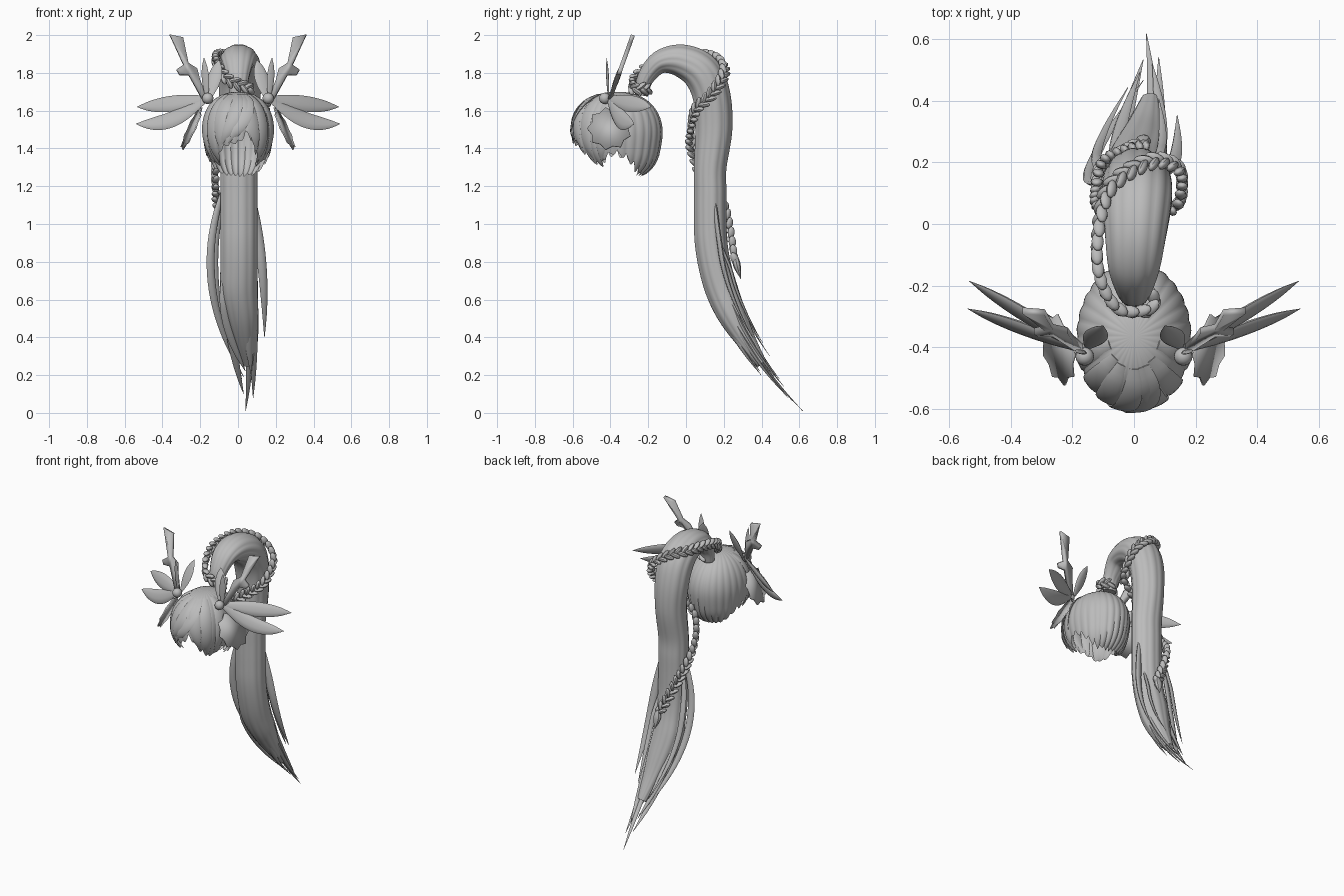
import bpy, bmesh, math, random
from mathutils import Vector

if "Cube" in bpy.data.objects:
    bpy.data.objects.remove(bpy.data.objects["Cube"])

random.seed(4)
grey = bpy.data.materials.new("hair_grey")
grey.diffuse_color = (0.5, 0.5, 0.5, 1)
grey.use_nodes = True
grey.node_tree.nodes["Principled BSDF"].inputs["Base Color"].default_value = grey.diffuse_color


def finish(name, bm, angle=40):
    """Turn a bmesh into a smooth shaded object."""
    bmesh.ops.recalc_face_normals(bm, faces=bm.faces)
    me = bpy.data.meshes.new(name)
    bm.to_mesh(me)
    bm.free()
    ob = bpy.data.objects.new(name, me)
    bpy.context.collection.objects.link(ob)
    me.materials.append(grey)
    bpy.ops.object.select_all(action='DESELECT')
    ob.select_set(True)
    bpy.context.view_layer.objects.active = ob
    bpy.ops.object.shade_smooth_by_angle(angle=math.radians(angle))
    return ob


def spline(pts, steps):
    """Catmull-Rom through points of any dimension."""
    out, n = [], len(pts)
    for i in range(n - 1):
        a, b, c, d = (pts[max(0, min(n - 1, i + k))] for k in (-1, 0, 1, 2))
        for s in range(steps):
            t = s / steps
            out.append([0.5 * (2 * q + (r - p) * t + (2 * p - 5 * q + 4 * r - w) * t * t
                               + (3 * q - p - 3 * r + w) * t ** 3)
                        for p, q, r, w in zip(a, b, c, d)])
    out.append(list(pts[-1]))
    return out


def loft(name, pts, side, steps=6, sides=8, lobes=0, depth=0.0):
    """Sweep an elliptical section; each point is x, y, z, half width, half thickness."""
    rows = spline(pts, steps)
    bm = bmesh.new()
    rings = []
    for i, r in enumerate(rows):
        t = (Vector(rows[min(i + 1, len(rows) - 1)][:3]) - Vector(rows[max(i - 1, 0)][:3])).normalized()
        u = Vector(side)
        u = (u - t * u.dot(t)).normalized()
        v = t.cross(u)
        ring = []
        for k in range(sides):
            a = 2 * math.pi * k / sides
            f = 1 - depth * (1 - abs(math.sin(a * lobes / 2))) if lobes else 1
            ring.append(bm.verts.new(Vector(r[:3]) + (u * math.cos(a) * max(r[3], .001)
                                                      + v * math.sin(a) * max(r[4], .001)) * f))
        rings.append(ring)
    for p, q in zip(rings, rings[1:]):
        for k in range(sides):
            bm.faces.new((p[k], p[(k + 1) % sides], q[(k + 1) % sides], q[k]))
    bm.faces.new(rings[0])
    bm.faces.new(rings[-1])
    return finish(name, bm)


# Head hair: scalloped shell, full and rounded behind, with a jagged hem and an open face
def shell_point(phi, th, f=1.0):
    low = max(0, -math.cos(th))
    rear = max(0, min(1, .5 - math.cos(phi))) * min(1, low * 2)
    r = max(math.sin(th), 0) ** (0.85 - .3 * rear) * f
    h = math.cos(th) * (.215 + .03 * rear) * f
    return Vector((math.sin(phi) * r * .187, -.365 - math.cos(phi) * r * .243, 1.485 + h))


def hem(deg):
    """Polar angle of the hem: high over the face, long cheek locks, deep at the back."""
    a = abs(deg)
    cheek = 30 * math.exp(-((a - 55) / 18) ** 2)
    back = 43 / (1 + math.exp((118 - a) / 10))
    part = 18 * math.exp(-((deg - 17) / 10) ** 2)
    return 103 + cheek + back + 10 * min(1, a / 70) - part


LOCKS, SUB, ROWS = 28, 6, 24
jag = [random.uniform(3, 11) for _ in range(LOCKS)]
bm = bmesh.new()
grid = []
for j in range(LOCKS * SUB):
    w = (j % SUB) / SUB
    deg = -180 + 360 * j / (LOCKS * SUB)
    end = min(165, hem(deg) + jag[j // SUB] * (1 - 2 * abs(w - 0.6)))
    col = []
    for i in range(ROWS + 1):
        t = i / ROWS
        f = 1 - 0.022 * (1 - math.sin(math.pi * w)) * min(1, t * 1.6)
        col.append(bm.verts.new(shell_point(math.radians(deg), math.radians(2 + (end - 2) * t), f)))
    grid.append(col)
for j, col in enumerate(grid):
    nxt = grid[(j + 1) % len(grid)]
    for i in range(ROWS):
        bm.faces.new((col[i], col[i + 1], nxt[i + 1], nxt[i]))
bm.faces.new([c[0] for c in grid])
finish("head_hair", bm)

# Fringe locks swept over the shell: start angle, end angle
for k, (p0, p1) in enumerate([(-75, -62), (-50, -48), (-30, -34), (0, -30), (25, -18), (20, 36), (45, 50), (75, 64)]):
    pts, te = [], 106 + 30 * min(1, max(0, abs(p1) - 28) / 20)
    for i in range(7):
        t = i / 6
        w = .036 * math.sin(math.pi * min(1, .1 + .9 * t)) ** 0.7 if i < 6 else .001
        c = shell_point(math.radians(p0 + (p1 - p0) * t * t), math.radians(22 + (te - 22) * t))
        pts.append((*c, w, w * 0.22))
    m = math.radians((p0 + p1) / 2)
    loft(f"fringe_lock_{k}", pts, (math.cos(m), math.sin(m), 0), 3)


# Ponytail: arch, then a long fall whose backward sweep follows a parabola
def fall(z):
    return .128 + .5 * max(0, 1 - z) ** 2


arch = [(0, -.235, 1.68, .045, .035), (0, -.215, 1.77, .058, .045), (0, -.14, 1.855, .085, .062),
        (.005, -.03, 1.865, .102, .088), (.01, .08, 1.805, .115, .105), (.01, .135, 1.68, .112, .102),
        (.01, .147, 1.5, .1, .1)]
for i in range(9):
    z = 1.3 - i * .13
    w = .1 * min(1, (z - .16) / .42) ** 0.8
    arch.append((.005 + .05 * max(0, .65 - z) / .4, fall(z), z, w, w * .88))
loft("ponytail", arch, (1, 0, 0), 6, 72, 12, 0.035)

# Loose strands beside the fall: x at top, middle and tip, top z, tip z, width, y offset
for k, (x0, xm, x1, z0, z1, w, dy) in enumerate([
        (.01, .06, .04, .85, .01, .024, 0), (.06, .08, .08, .8, .08, .025, -.01),
        (-.05, -.04, .03, .8, .1, .028, 0), (-.05, -.05, .02, .8, .18, .025, .03),
        (.05, .085, .06, .8, .14, .025, .02), (-.07, -.14, .03, 1.2, .19, .022, .01),
        (-.07, -.12, -.02, 1.15, .3, .018, .07), (.06, .125, .14, 1.2, .4, .026, .045),
        (.05, .09, .08, 1.0, .37, .016, .08), (.03, .05, .07, .8, .2, .03, -.05),
        (-.05, -.06, .04, .8, .22, .03, -.04)]):
    pts = []
    for i in range(9):
        t = i / 8
        x = x0 * (1 - t) * (1 - 2 * t) + xm * 4 * t * (1 - t) + x1 * t * (2 * t - 1)
        z = z0 + (z1 - z0) * t
        h = w * math.sin(math.pi * min(1, .15 + .85 * t)) ** 0.8 if i < 8 else .001
        pts.append((x, fall(z) + dy * min(1, 2 * t + .3), z, h, h * .5))
    loft(f"loose_strand_{k}", pts, (1, .3, 0), 3)

# Braid: two rows of tilted beads wound round the ponytail
path = [Vector(p) for p in spline([
    (0, -.19, 1.72), (.06, -.23, 1.715), (.05, -.28, 1.72), (-.05, -.275, 1.765),
    (-.105, -.19, 1.835), (-.12, -.07, 1.88), (-.09, .1, 1.895), (0, .18, 1.87),
    (.08, .205, 1.82), (.145, .18, 1.75), (.155, .12, 1.67), (.125, .05, 1.6),
    (-.05, .02, 1.46), (-.11, .045, 1.36), (-.12, .1, 1.22), (-.1, .2, 1.08), (.03, .262, .8)], 40)]
axis_pts = [Vector(p[:3]) for p in spline(arch, 6)]
bm = bmesh.new()
run, flip = 0.0, 1
for a, b in zip(path, path[1:]):
    run += (b - a).length
    if run < 0.02:
        continue
    run, flip = 0.0, -flip
    t = (b - a).normalized()
    out = a - min(axis_pts, key=lambda q: (q - a).length)
    out = (out - t * out.dot(t)).normalized()
    side = t.cross(out)
    z = (t + side * flip * -0.7).normalized()
    x = z.cross(out).normalized()
    for v in bmesh.ops.create_uvsphere(bm, u_segments=10, v_segments=6, radius=1)['verts']:
        p = v.co.copy()
        v.co = a + side * flip * .014 + x * p.x * .014 + out * p.y * .02 + z * p.z * .033
finish("braid", bm)
loft("braid_tassel", [(.03, .26, .83, .014, .014), (.03, .27, .78, .026, .02), (.035, .29, .71, .001, .001)],
     (1, 0, 0))


def petal(name, base, tip, width, thick, side, sag=0.0):
    """Lens shaped leaf from base to tip, bent up or down by sag."""
    pts = []
    for i in range(8):
        t = i / 7
        c = Vector(base).lerp(Vector(tip), t) + Vector((0, 0, sag * math.sin(math.pi * t)))
        f = max(.04, math.sin(math.pi * min(1, .08 + .92 * t ** 1.15)) ** 0.8) if i < 7 else .02
        pts.append((*c, width * f, thick * f))
    loft(name, pts, side, 4, 10)


def plate(name, pts, thick):
    bm = bmesh.new()
    bm.faces.new([bm.verts.new(p) for p in pts])
    m = finish(name, bm, 20).modifiers.new("thickness", 'SOLIDIFY')
    m.thickness, m.offset = thick, 0


# Side ornaments, built once for each side
for s, tag in ((1, "right"), (-1, "left")):
    bm = bmesh.new()
    bmesh.ops.create_uvsphere(bm, u_segments=16, v_segments=10, radius=.03)
    bmesh.ops.translate(bm, verts=bm.verts, vec=(s * .16, -.43, 1.665))
    finish(f"bead_{tag}", bm)

    root = (s * .165, -.41, 1.665)
    petal(f"upper_petal_{tag}", root, (s * .535, -.185, 1.62), .046, .014, (0, .5, 1), -.005)
    petal(f"lower_petal_{tag}", root, (s * .54, -.275, 1.53), .046, .014, (s * .2, .5, 1), -.045)
    petal(f"upright_petal_{tag}", (s * .15, -.4, 1.67), (s * .1, -.33, 1.87), .038, .01, (1, s * .3, 0))
    petal(f"spike_leaf_{tag}", root, (s * .18, -.42, 1.88), .02, .005, (1, s * .3, 0))

    # Forked antler leaning backwards
    antler = [(.165, 1.67), (.2, 1.76), (.215, 1.82), (.262, 1.85), (.29, 1.985), (.362, 2.0), (.345, 1.965),
              (.288, 1.84), (.325, 1.815), (.31, 1.79), (.262, 1.79), (.19, 1.66)]
    plate(f"antler_{tag}", [(s * x, -.4 + (z - 1.67) * .36, z) for x, z in antler], .022)

    # Jagged leaf hanging beside the face, turned slightly outward at the back
    leaf = []
    for i in range(18):
        a, r = 2 * math.pi * i / 18, (1.08 if i % 2 else .9)
        y, z = -.405 + .11 * r * math.cos(a), 1.505 + .105 * r * math.sin(a)
        leaf.append((s * (.195 + (1.62 - z) * .45 + (y + .4) * .18), y, z))
    plate(f"side_leaf_{tag}", leaf, .008)
